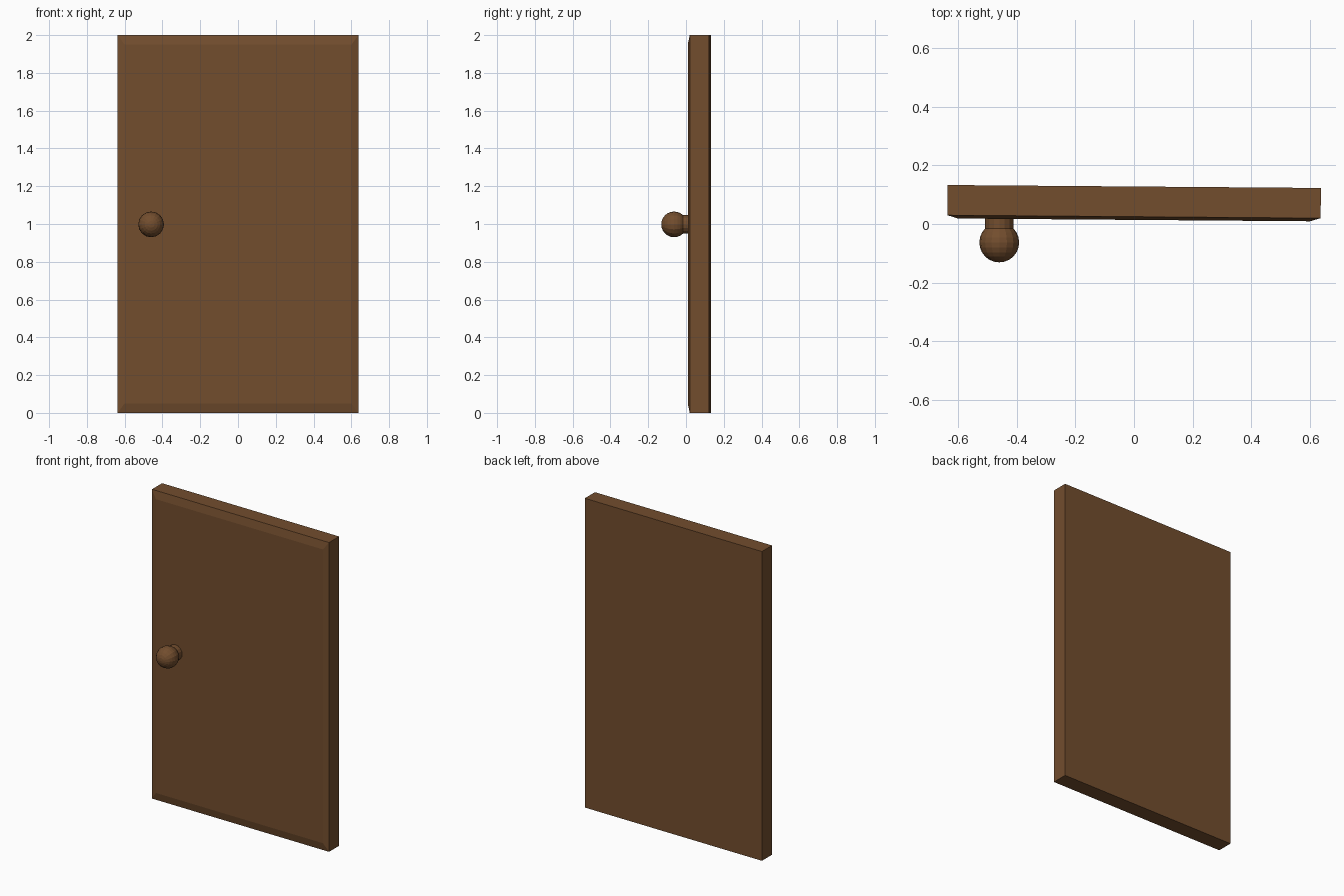
import bpy, bmesh, math
from mathutils import Matrix, Vector

if "Cube" in bpy.data.objects:
    bpy.data.objects.remove(bpy.data.objects["Cube"])

wood = bpy.data.materials.new("brown_wood")
wood.diffuse_color = (0.17, 0.075, 0.027, 1)
wood.use_nodes = True
wood.node_tree.nodes["Principled BSDF"].inputs["Base Color"].default_value = wood.diffuse_color


def make_object(name, bm):
    bmesh.ops.recalc_face_normals(bm, faces=bm.faces)
    mesh = bpy.data.meshes.new(name)
    bm.to_mesh(mesh)
    bm.free()
    mesh.materials.append(wood)
    obj = bpy.data.objects.new(name, mesh)
    bpy.context.collection.objects.link(obj)
    return obj


# Door slab: a plain back and a chamfered front, very slightly turned
HALF_W, HEIGHT = 0.637, 2.0
FRONT, RIM, BACK = 0.014, 0.025, 0.128
bm = bmesh.new()
loops = []
for y, dx, dz in ((FRONT, 0.036, 0.05), (RIM, 0, 0), (BACK, 0, 0)):
    w = HALF_W - dx
    loops.append([bm.verts.new((x, y, z)) for x, z in
                  ((-w, dz), (w, dz), (w, HEIGHT - dz), (-w, HEIGHT - dz))])
for a, b in zip(loops, loops[1:]):
    for i in range(4):
        j = (i + 1) % 4
        bm.faces.new((a[i], a[j], b[j], b[i]))
bm.faces.new(loops[0])
bm.faces.new(loops[-1])
bm.transform(Matrix.Rotation(math.radians(-0.45), 4, 'Z'))
make_object("door_slab", bm)

# Knob and its neck, both with their axis along y
KNOB = Vector((-0.46, 0, 0.998))
to_y = Matrix.Rotation(math.radians(90), 4, 'X')

bm = bmesh.new()
bmesh.ops.create_uvsphere(bm, u_segments=16, v_segments=12, radius=0.068,
                          matrix=Matrix.Translation(KNOB + Vector((0, -0.063, 0))) @ to_y)
make_object("door_knob", bm)

bm = bmesh.new()
bmesh.ops.create_cone(bm, cap_ends=True, segments=16, radius1=0.049, radius2=0.049,
                      depth=0.05,
                      matrix=Matrix.Translation(KNOB + Vector((0, 0.003, 0))) @ to_y)
make_object("knob_neck", bm)
